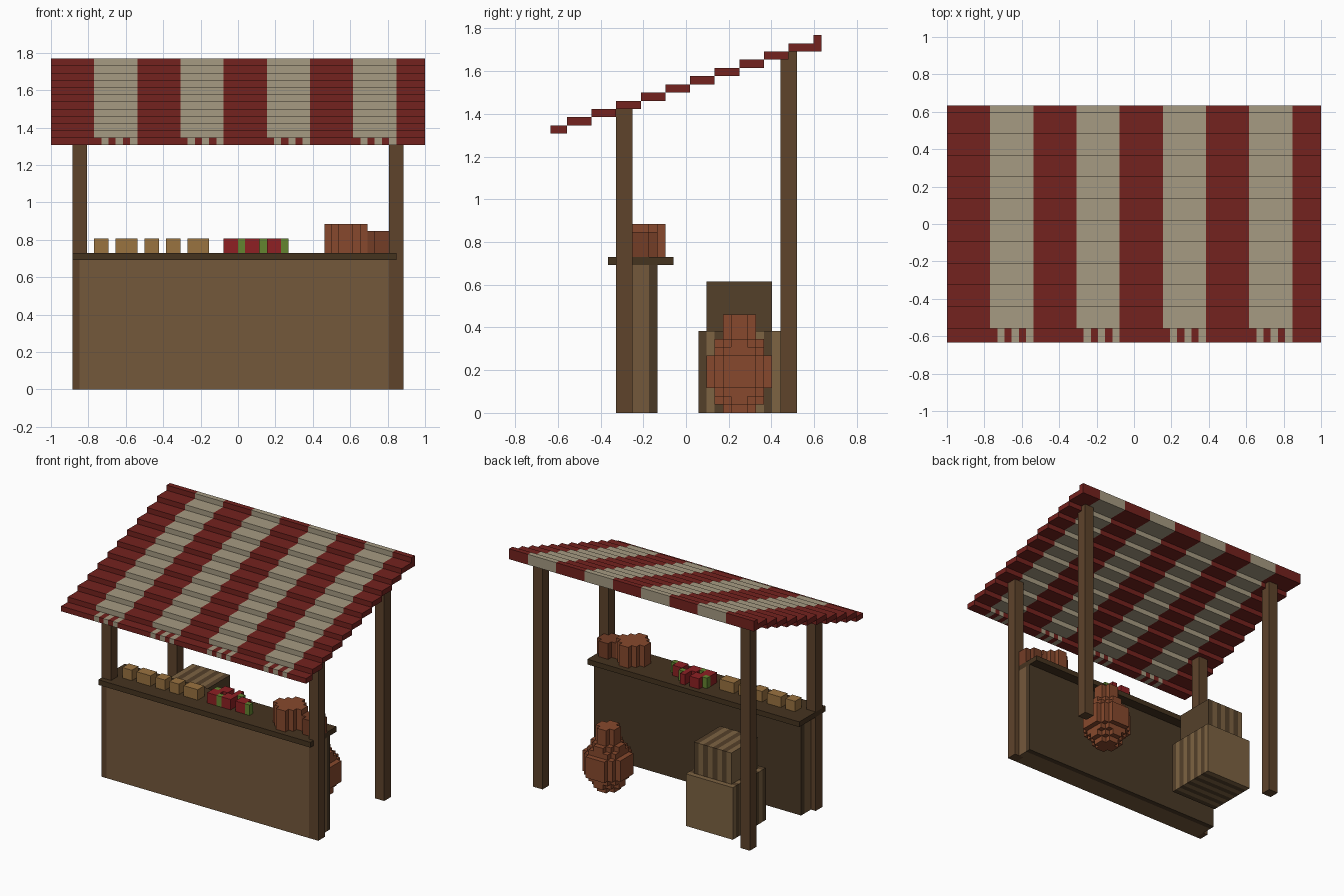
import bpy, math

if "Cube" in bpy.data.objects:
    bpy.data.objects.remove(bpy.data.objects["Cube"])

V = 1 / 26            # voxel edge: the roof is 52 voxels wide
Y0 = 16.5             # voxel row 0 starts at the front edge of the roof
grid = {}             # (x, y, z) -> part name; later parts replace earlier ones


def box(part, x, y, z):
    """Fill a block of voxels given by (start, end) ranges."""
    for i in range(*x):
        for j in range(*y):
            for k in range(*z):
                grid[i, j, k] = part


def disc(part, cx, cy, r, z):
    """Fill a round slab of voxels."""
    n = math.ceil(r)
    for i in range(-n, n):
        for j in range(-n, n):
            if math.hypot(i + .5, j + .5) <= r:
                box(part, (cx + i, cx + i + 1), (cy + j, cy + j + 1), z)


# Left posts, then counter (it covers part of the left post), then right posts
def posts(x):
    box("posts", x, (8, 10), (0, 37))
    box("posts", x, (28, 30), (0, 44))


posts((-23, -21))
box("counter_front", (-22, 22), (8, 12), (0, 18))
box("counter_back", (-22, 22), (12, 13), (0, 18))
box("counter_top", (-23, 22), (7, 15), (18, 19))

# Baskets on the counter
disc("large_basket", 15, 11, 2.6, (19, 23))
disc("small_basket", 20, 11, 1.6, (19, 22))
posts((21, 23))

# Row of loaves
for a, b in ((-20, -18), (-17, -14), (-13, -11), (-10, -8), (-7, -4)):
    box("loaves", (a, b), (10, 12), (19, 21))

# Red and green produce
for a, b, j in ((-2, 0, 10), (1, 3, 10), (4, 6, 10), (-1, 1, 12), (2, 3, 12)):
    box("red_produce", (a, b), (j, j + 2), (19, 21))
for a, j in ((0, 10), (6, 10), (3, 12), (-2, 12)):
    box("green_produce", (a, a + 1), (j, j + 1), (19, 21))

# Jar standing behind the counter: ellipsoid body and neck
for k in range(10):
    disc("jar", 12, 23, 4 * math.sqrt(1 - ((k - 4.5) / 5) ** 2), (k, k + 1))
disc("jar", 12, 23, 1.6, (9, 12))

# Two stacked crates with alternating planks
for s in range(10):
    shade = ("crate_dark_planks", "crate_light_planks")[s % 2]
    box(shade, (-18, -8), (18 + s, 19 + s), (0, 10))
for s in range(8):
    shade = ("crate_dark_planks", "crate_light_planks")[s % 2]
    box(shade, (-10 - s, -9 - s), (19, 27), (10, 16))

# Stepped striped awning with a checked front fringe
for i in range(52):
    cream = (i // 6) % 2 == 1
    name = "awning_cream" if cream else "awning_red"
    x = (i - 26, i - 25)
    for j in range(33):
        k = 34 + (j + 1) // 3
        part = "awning_red" if j < 2 and i % 2 == 0 else name
        if j == 32:
            box(part, x, (j, j + 1), (44, 46))
        else:
            box(part, x, (j, j + 1), (k, k + 1))

# Turn each part into a mesh of its exposed voxel faces
COLORS = {
    "posts": "5E432B", "counter_front": "74583B", "counter_back": "4A3926",
    "counter_top": "45331F", "large_basket": "87492D", "small_basket": "733D26",
    "loaves": "9A7340", "red_produce": "8E2023", "green_produce": "648530",
    "jar": "87492D", "crate_dark_planks": "54402A",
    "crate_light_planks": "7D6342", "awning_red": "74221E",
    "awning_cream": "A69B82"}

FACES = {
    (1, 0, 0): ((1, 0, 0), (1, 1, 0), (1, 1, 1), (1, 0, 1)),
    (-1, 0, 0): ((0, 0, 0), (0, 0, 1), (0, 1, 1), (0, 1, 0)),
    (0, 1, 0): ((0, 1, 0), (0, 1, 1), (1, 1, 1), (1, 1, 0)),
    (0, -1, 0): ((0, 0, 0), (1, 0, 0), (1, 0, 1), (0, 0, 1)),
    (0, 0, 1): ((0, 0, 1), (1, 0, 1), (1, 1, 1), (0, 1, 1)),
    (0, 0, -1): ((0, 0, 0), (0, 1, 0), (1, 1, 0), (1, 0, 0))}


def linear(h):
    c = [int(h[n:n + 2], 16) / 255 for n in (0, 2, 4)]
    return [v / 12.92 if v < .04045 else ((v + .055) / 1.055) ** 2.4
            for v in c] + [1]


for part, color in COLORS.items():
    index, faces = {}, []
    for (x, y, z), owner in grid.items():
        if owner != part:
            continue
        for (dx, dy, dz), corners in FACES.items():
            if (x + dx, y + dy, z + dz) not in grid:
                faces.append([index.setdefault((x + a, y + b, z + c), len(index))
                              for a, b, c in corners])
    mesh = bpy.data.meshes.new(part)
    mesh.from_pydata([(x * V, (y - Y0) * V, z * V) for x, y, z in index], [], faces)
    mat = bpy.data.materials.new(part)
    mat.diffuse_color = linear(color)
    mat.use_nodes = True
    mat.node_tree.nodes["Principled BSDF"].inputs["Base Color"].default_value = mat.diffuse_color
    mesh.materials.append(mat)
    bpy.context.collection.objects.link(bpy.data.objects.new(part, mesh))
